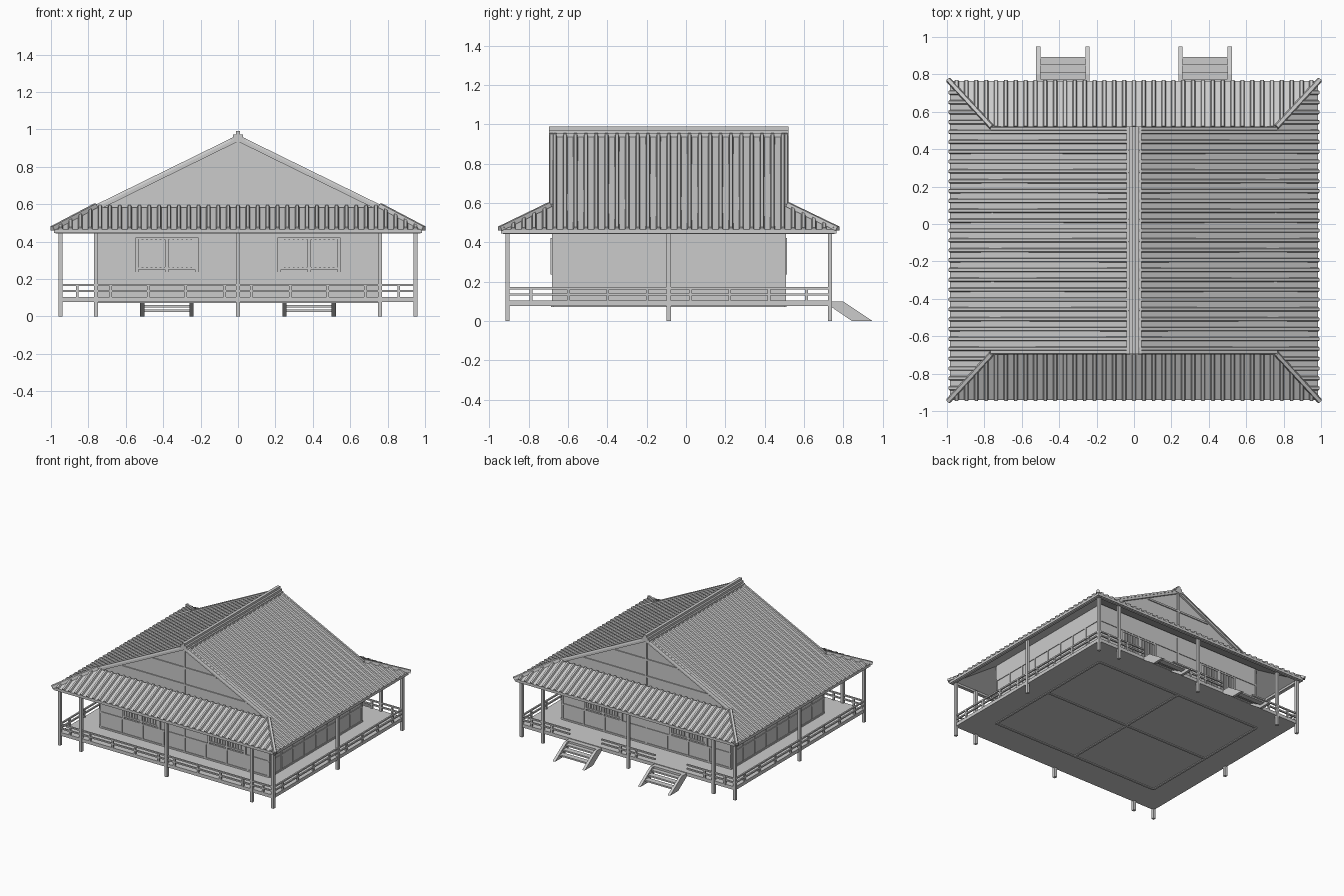
import bpy, bmesh
from mathutils import Vector, Matrix

if "Cube" in bpy.data.objects:
    bpy.data.objects.remove(bpy.data.objects["Cube"])

grey = bpy.data.materials.new("plain_grey")
grey.use_nodes = True
colour = (0.6, 0.6, 0.6, 1)
grey.diffuse_color = colour
grey.node_tree.nodes["Principled BSDF"].inputs["Base Color"].default_value = colour

# Main proportions
CY = -0.0875                  # middle of the house in y
EX, ED = 0.985, 0.8525        # eave half sizes
GX, GD = 0.76, 0.605          # where the hips meet the gable
EZ, GZ, RZ = 0.465, 0.582, 0.955
WX, WD = 0.755, 0.59          # wall half sizes


def finish(name, bm):
    bmesh.ops.recalc_face_normals(bm, faces=bm.faces)
    mesh = bpy.data.meshes.new(name)
    bm.to_mesh(mesh)
    bm.free()
    mesh.materials.append(grey)
    obj = bpy.data.objects.new(name, mesh)
    bpy.context.collection.objects.link(obj)
    return obj


def bar(a, b, w, h, top=1.0):
    """Beam whose bottom centre line runs from a to b."""
    return Vector(a), Vector(b), w, h, top


def box(x0, x1, y0, y1, z0, z1):
    y = (y0 + y1) / 2
    return bar((x0, y, z0), (x1, y, z0), abs(y1 - y0), z1 - z0)


def make(name, bars):
    bm = bmesh.new()
    for a, b, w, h, top in bars:
        along = (b - a).normalized()
        side = Vector((0, 0, 1)).cross(along).normalized() * w / 2
        up = along.cross(side).normalized() * h
        rings = [[bm.verts.new(p + q) for q in
                  (-side, side, side * top + up, -side * top + up)] for p in (a, b)]
        bm.faces.new(rings[0])
        bm.faces.new(rings[1])
        for i in range(4):
            j = (i + 1) % 4
            bm.faces.new((rings[0][i], rings[0][j], rings[1][j], rings[1][i]))
    return finish(name, bm)


def prism(name, points, offset):
    bm = bmesh.new()
    face = bm.faces.new([bm.verts.new(p) for p in points])
    new = bmesh.ops.extrude_face_region(bm, geom=[face])["geom"]
    moved = [v for v in new if isinstance(v, bmesh.types.BMVert)]
    bmesh.ops.translate(bm, verts=moved, vec=offset)
    if not any(face in e.link_faces for e in bm.edges):
        bm.faces.new([bm.verts[i] for i in range(len(points))])
    return finish(name, bm)


# Walls with gable ends
profile = [(-WX, 0.1), (WX, 0.1), (WX, 0.565), (0, 0.935), (-WX, 0.565)]
prism("house_walls", [(x, CY - WD, z) for x, z in profile], (0, 2 * WD, 0))

# Roof planes
down = (0, 0, -0.02)
for s, label in ((-1, "right"), (1, "left")):
    prism(label + "_roof", [(s * EX, CY - ED, EZ), (s * EX, CY + ED, EZ),
                            (s * GX, CY + GD, GZ), (0, CY + GD, RZ),
                            (0, CY - GD, RZ), (s * GX, CY - GD, GZ)], down)
for s, label in ((-1, "front"), (1, "back")):
    prism(label + "_lower_roof", [(-EX, CY + s * ED, EZ), (EX, CY + s * ED, EZ),
                                  (GX, CY + s * GD, GZ), (-GX, CY + s * GD, GZ)], down)

# Tile ribs running down the slopes
STEP = 0.0527
ribs = []
for i in range(-16, 17):
    d = i * STEP
    t = min(1, max(0, (ED - abs(d)) / (ED - GD)))
    for s in (-1, 1):
        low = (s * EX, CY + d, EZ)
        if abs(d) <= GD:
            high = (s * 0.02, CY + d, RZ - 0.01)
        else:
            high = (s * (EX + (GX - EX) * t), CY + d, EZ + (GZ - EZ) * t)
        ribs.append(bar(low, high, 0.024, 0.014, 0.6))
for s in (-1, 1):                                   # edge ribs at the gables
    for e in (-1, 1):
        y = CY + e * (GD - 0.008)
        ribs.append(bar((s * GX, y, GZ), (s * 0.02, y, RZ - 0.01), 0.024, 0.014, 0.6))
make("side_roof_ribs", ribs)
ribs = []
for i in range(-18, 19):
    x = i * STEP
    t = min(1, (EX - abs(x)) / (EX - GX))
    for s in (-1, 1):
        ribs.append(bar((x, CY + s * ED, EZ),
                        (x, CY + s * (ED + (GD - ED) * t), EZ + (GZ - EZ) * t),
                        0.024, 0.014, 0.6))
make("end_roof_ribs", ribs)

# Hip and top ridges
make("hip_ridges", [bar((sx * (EX + 0.007), CY + sy * (ED + 0.005), EZ - 0.005),
                        (sx * GX, CY + sy * GD, GZ), 0.03, 0.022, 0.6)
                    for sx in (-1, 1) for sy in (-1, 1)])
make("top_ridge", [box(-w, w, CY - GD - 0.003, CY + GD + 0.003, z, z + 0.018)
                   for w, z in ((0.04, 0.937), (0.027, 0.955), (0.012, 0.972))])

# Eave beams
make("eave_beams",
     [box(-EX + 0.01, EX - 0.01, CY + s * (ED - 0.03), CY + s * (ED - 0.01), 0.443, 0.465)
      for s in (-1, 1)] +
     [box(s * (EX - 0.03), s * (EX - 0.01), CY - ED + 0.01, CY + ED - 0.01, 0.443, 0.465)
      for s in (-1, 1)])

# Gable timbers
timbers = []
for s in (-1, 1):
    y0, y1 = CY + s * (WD - 0.005), CY + s * (WD + 0.008)
    timbers.append(box(-0.007, 0.007, y0, y1, 0.58, 0.94))
    for z in (0.645, 0.78):
        w = (RZ - z - 0.035) / (RZ - GZ) * GX
        timbers.append(box(-w, w, y0, y1, z, z + 0.014))
make("gable_timbers", timbers)

# Veranda deck with floor joists
DX, DD = 0.955, 0.825
make("veranda_deck", [box(-DX, DX, CY - DD, CY + DD, 0.078, 0.105)])
make("floor_joists",
     [box(-WX, WX, CY + d - 0.008, CY + d + 0.008, 0.072, 0.08) for d in (-WD, 0, WD)] +
     [box(x - 0.008, x + 0.008, CY - WD, CY + WD, 0.072, 0.08) for x in (-WX, 0, WX)])

# Veranda posts
PX, PD = 0.95, 0.82
spots = [(x, s * PD) for x in (-PX, -GX, 0, GX, PX) for s in (-1, 1)]
spots += [(-PX, 0), (PX, 0)]
make("veranda_posts", [box(x - 0.011, x + 0.011, CY + d - 0.011, CY + d + 0.011, 0, 0.45)
                       for x, d in spots])

# Railing, open at the back where the stairs arrive
runs = {-1: [(-PX, PX)], 1: [(-PX, -0.52), (-0.24, 0.24), (0.52, PX)]}
rails = []
for z, h in ((0.162, 0.011), (0.13, 0.011)):
    for s in (-1, 1):
        y = CY + s * PD
        rails += [box(a, b, y - 0.006, y + 0.006, z, z + h) for a, b in runs[s]]
        rails.append(box(s * PX - 0.006, s * PX + 0.006, CY - PD, CY + PD, z, z + h))
for s in (-1, 1):
    for u in (0.07, 0.28, 0.48, 0.68, 0.86):
        for x in (-u, u):
            if s < 0 or not 0.25 < u < 0.5:
                y = CY + s * PD
                rails.append(box(x - 0.007, x + 0.007, y - 0.007, y + 0.007, 0.1, 0.165))
    for u in (0.11, 0.31, 0.51, 0.7):
        for d in (-u, u):
            rails.append(box(s * PX - 0.007, s * PX + 0.007,
                             CY + d - 0.007, CY + d + 0.007, 0.1, 0.165))
make("railing", rails)

# Barred windows
windows = []
for s in (-1, 1):
    y0, y1 = CY + s * (WD - 0.003), CY + s * (WD + 0.012)
    for c in (-0.38, 0.38):
        for z in (0.25, 0.41):
            windows.append(box(c - 0.168, c + 0.168, y0, y1, z, z + 0.013))
        for u in (-0.16, 0, 0.16):
            windows.append(box(c + u - 0.009, c + u + 0.009, y0, y1, 0.237, 0.423))
        for i in range(6):
            for side in (-1, 1):
                x = c + side * (0.022 + i * 0.024)
                windows.append(box(x - 0.007, x + 0.007, y0, y1 - s * 0.004, 0.262, 0.41))
make("barred_windows", windows)

# Wall framing and panels
frames = []
for s in (-1, 1):
    y0, y1 = CY + s * (WD - 0.003), CY + s * (WD + 0.005)
    x0, x1 = s * (WX - 0.003), s * (WX + 0.005)
    for z in (0.105, 0.225, 0.43):
        frames.append(box(-WX, WX, y0, y1, z, z + 0.012))
        frames.append(box(x0, x1, CY - WD, CY + WD, z, z + 0.012))
    for i in range(-4, 5):
        x, d = i * 0.1865, i * 0.145
        frames.append(box(x - 0.006, x + 0.006, y0, y1, 0.105, 0.235 if i % 4 else 0.56))
        frames.append(box(x0, x1, CY + d - 0.006, CY + d + 0.006, 0.105, 0.44))
make("wall_frames", frames)

# Two back stairs
steps = []
for c in (-0.38, 0.38):
    for i in range(3):
        y = 0.765 + i * 0.042
        steps.append(box(c - 0.13, c + 0.13, y, y + 0.045, 0.072 - i * 0.024, 0.084 - i * 0.024))
    for s, label in ((-1, "right"), (1, "left")):
        x = c + s * 0.132 - 0.011
        name = ("right" if c < 0 else "left") + "_stair_" + label + "_stringer"
        prism(name, [(x, 0.735, 0.1), (x, 0.8, 0.1), (x, 0.95, 0.0), (x, 0.845, 0.0),
                     (x, 0.735, 0.075)], (0.022, 0, 0))
    steps.append(box(c - 0.13, c + 0.13, 0.735, 0.775, 0.08, 0.1))
make("stair_treads", steps)
